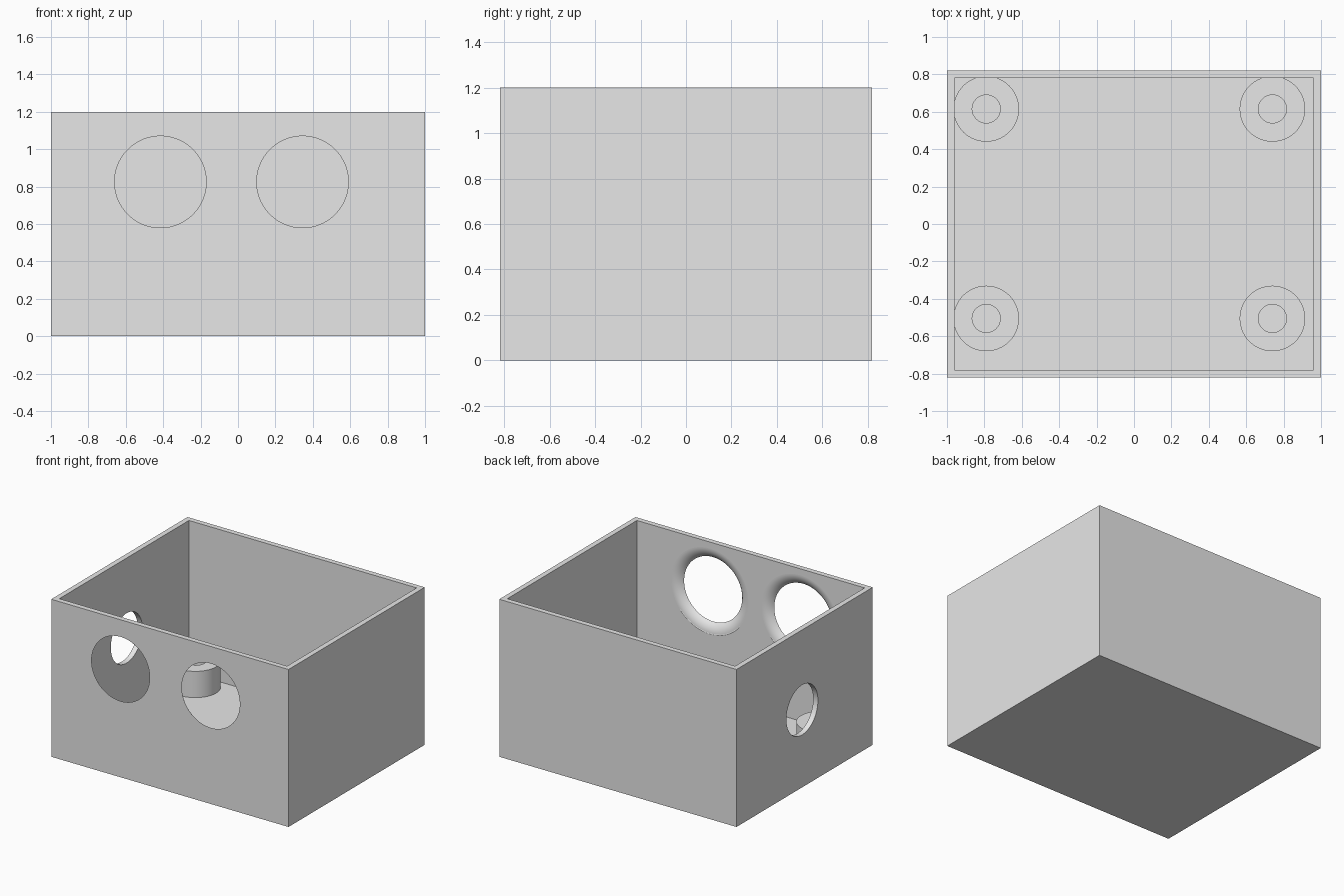
import bpy, bmesh, math
from mathutils import Matrix, Vector

cube = bpy.data.objects.get("Cube")
if cube:
    bpy.data.objects.remove(cube, do_unlink=True)

WALL = 0.04
HALF_X, HALF_Y, HEIGHT = 1.0, 0.82, 1.2

grey = bpy.data.materials.new("light grey")
grey.use_nodes = True
grey.diffuse_color = (0.8, 0.8, 0.8, 1)
grey.node_tree.nodes["Principled BSDF"].inputs["Base Color"].default_value = (0.8, 0.8, 0.8, 1)


def new_object(name, bm):
    bmesh.ops.recalc_face_normals(bm, faces=bm.faces)
    mesh = bpy.data.meshes.new(name)
    bm.to_mesh(mesh)
    bm.free()
    mesh.materials.append(grey)
    obj = bpy.data.objects.new(name, mesh)
    bpy.context.collection.objects.link(obj)
    return obj


def box(name, hx, hy, z0, z1):
    bm = bmesh.new()
    bmesh.ops.create_cube(bm, size=1)
    bmesh.ops.scale(bm, vec=(2 * hx, 2 * hy, z1 - z0), verts=bm.verts)
    bmesh.ops.translate(bm, vec=(0, 0, (z0 + z1) / 2), verts=bm.verts)
    return new_object(name, bm)


def lathe(name, profile, matrix, closed=False, sides=96):
    """Revolve (radius, height) points about z; cap the ends unless closed."""
    bm = bmesh.new()
    rings = [[bm.verts.new((r * math.cos(2 * math.pi * i / sides),
                            r * math.sin(2 * math.pi * i / sides), h))
              for i in range(sides)] for r, h in profile]
    pairs = list(zip(rings, rings[1:]))
    if closed:
        pairs.append((rings[-1], rings[0]))
    else:
        bm.faces.new(rings[0])
        bm.faces.new(rings[-1])
    for a, b in pairs:
        for i in range(sides):
            j = (i + 1) % sides
            bm.faces.new((a[i], a[j], b[j], b[i]))
    bm.transform(matrix)
    return new_object(name, bm)


def cut(target, cutter):
    cutter.hide_render = True
    mod = target.modifiers.new("cut", 'BOOLEAN')
    mod.operation = 'DIFFERENCE'
    mod.solver = 'EXACT'
    mod.object = cutter
    bpy.context.view_layer.objects.active = target
    bpy.ops.object.modifier_apply(modifier=mod.name)
    bpy.data.objects.remove(cutter, do_unlink=True)


# Open-topped box
case = box("case", HALF_X, HALF_Y, 0, HEIGHT)
cut(case, box("cavity_cutter", HALF_X - WALL, HALF_Y - WALL, WALL, HEIGHT + 0.2))

# Two front openings, flared with a rounded edge on the inside
HOLE_R, FILLET = 0.245, 0.1
sweep = math.acos((FILLET - WALL) / FILLET)
flare_r = HOLE_R + FILLET * math.sin(sweep)
profile = [(HOLE_R, -0.05)]
for k in range(13):
    a = sweep * (1 - k / 12)
    profile.append((flare_r - FILLET * math.sin(a), WALL - FILLET * (1 - math.cos(a))))
profile.append((flare_r, WALL + 0.05))
for x in (-0.415, 0.345):
    place = Matrix.Translation((x, -HALF_Y, 0.825)) @ Matrix.Rotation(-math.pi / 2, 4, 'X')
    cut(case, lathe("opening_cutter", profile, place))

# Plain round opening in the side wall
place = Matrix.Translation((-HALF_X, 0.03, 0.59)) @ Matrix.Rotation(math.pi / 2, 4, 'Y')
cut(case, lathe("side_cutter", [(0.19, -0.1), (0.19, 0.1)], place))

# Flat walls stay flat, curved edges are smooth
for poly in case.data.polygons:
    poly.use_smooth = max(abs(c) for c in poly.normal) < 0.9999 or poly.area < 0.002

# Four hollow standoffs on the floor
POST_R, BORE_R, POST_TOP = 0.175, 0.075, 0.24
ring = [(POST_R, WALL / 2), (POST_R, POST_TOP), (BORE_R, POST_TOP), (BORE_R, WALL / 2)]
for side, x in (("right", -0.79), ("left", 0.74)):
    for end, y in (("front", -0.505), ("back", 0.615)):
        post = lathe(f"{end}_{side}_standoff", ring, Matrix.Translation((x, y, 0)), closed=True)
        for poly in post.data.polygons:
            poly.use_smooth = abs(poly.normal.z) < 0.5
